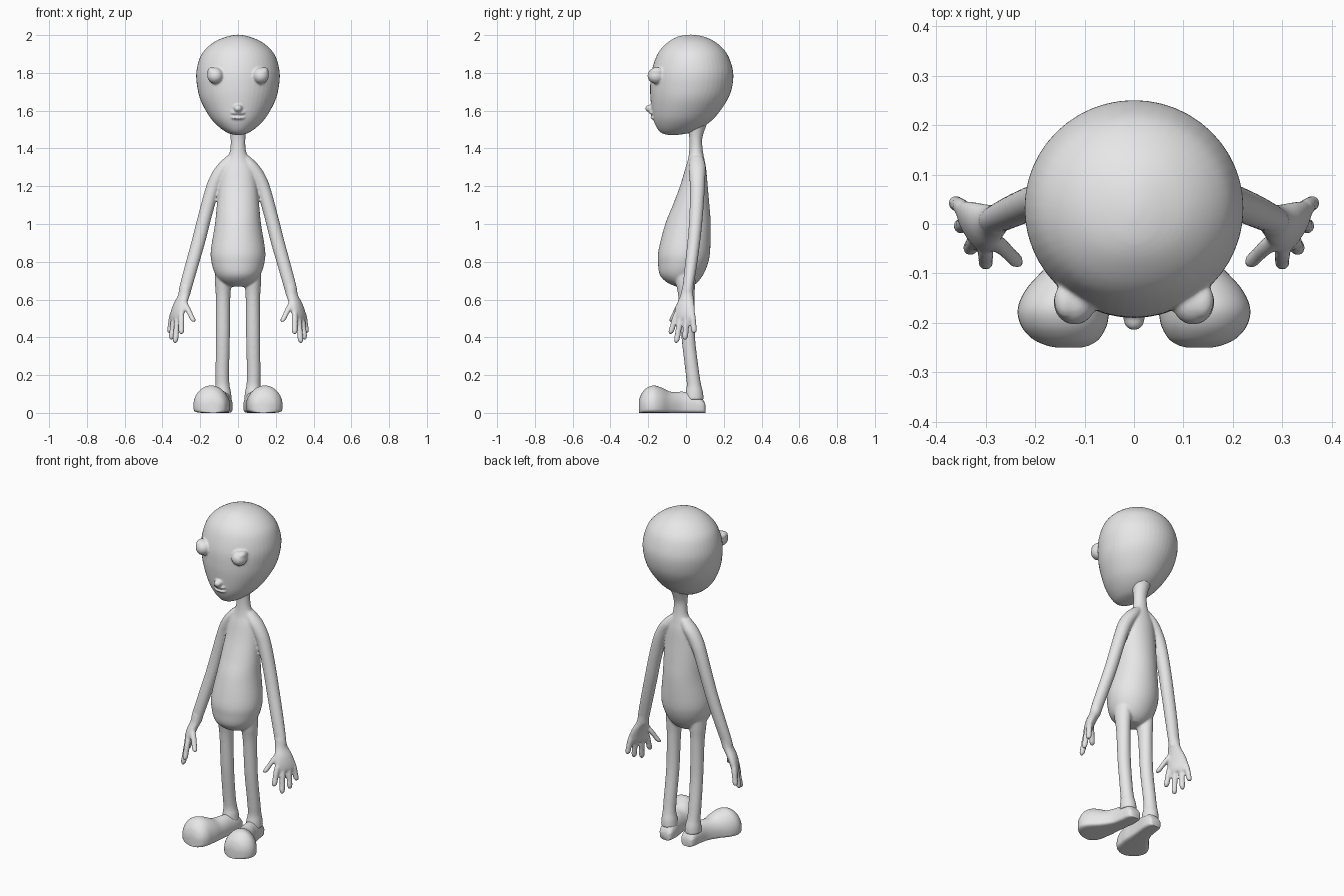
import bpy, bmesh, math
from mathutils import Vector

skin = bpy.data.materials.new("plain_grey")
skin.diffuse_color = (0.8, 0.8, 0.8, 1)

X, Y, Z = Vector((1, 0, 0)), Vector((0, 1, 0)), Vector((0, 0, 1))


def spline(rows, steps=5):
    """Smoothly interpolate rows of numbers."""
    out = []
    for i in range(len(rows) - 1):
        p0, p1 = rows[max(i - 1, 0)], rows[i]
        p2, p3 = rows[i + 1], rows[min(i + 2, len(rows) - 1)]
        for s in range(steps):
            t = s / steps
            out.append([0.5 * (2 * b + (c - a) * t + (2 * a - 5 * b + 4 * c - d) * t * t
                               + (3 * b - a - 3 * c + d) * t ** 3)
                        for a, b, c, d in zip(p0, p1, p2, p3)])
    return out + [list(rows[-1])]


def loft(bm, rows, u=X, v=Y, sides=32, sole=0, mirror=False):
    """Skin ellipses (x, y, z, half_u, half_v); sole gives a flat underside that deep."""
    for sx in ((1, -1) if mirror else (1,)):
        rings = []
        for x, y, z, a, b in spline(rows):
            ring = []
            for k in range(sides):
                c, s = math.cos(math.tau * k / sides), math.sin(math.tau * k / sides)
                du, dv = max(a, .001) * c, max(b, .001) * s
                if sole and s < 0:
                    du = a * math.copysign(abs(c) ** 0.4, c)
                    dv = -sole * abs(s) ** 0.4
                p = Vector((x, y, z)) + u * du + v * dv
                p.x *= sx
                ring.append(bm.verts.new(p))
            rings.append(ring)
        for r0, r1 in zip(rings, rings[1:]):
            for k in range(sides):
                j = (k + 1) % sides
                bm.faces.new((r0[k], r0[j], r1[j], r1[k]))
        bm.faces.new(rings[0])
        bm.faces.new(rings[-1])


def ball(bm, centre, size):
    res = bmesh.ops.create_uvsphere(bm, u_segments=24, v_segments=16, radius=1)
    for w in res["verts"]:
        w.co = Vector(centre) + Vector([a * b for a, b in zip(w.co, size)])


def finish(bm, name, voxel=0, smooth=0):
    bmesh.ops.recalc_face_normals(bm, faces=bm.faces)
    me = bpy.data.meshes.new(name)
    bm.to_mesh(me)
    bm.free()
    ob = bpy.data.objects.new(name, me)
    bpy.context.collection.objects.link(ob)
    me.materials.append(skin)
    for p in me.polygons:
        p.use_smooth = True
    if voxel:
        # fuse overlapping forms into one soft skin
        m = ob.modifiers.new("fuse", 'REMESH')
        m.mode, m.voxel_size, m.use_smooth_shade = 'VOXEL', voxel, True
        m = ob.modifiers.new("soften", 'SMOOTH')
        m.factor, m.iterations = 0.5, smooth
    else:
        bpy.context.view_layer.objects.active = ob
        ob.select_set(True)
        bpy.ops.object.shade_smooth_by_angle(angle=math.radians(50))
        ob.select_set(False)
    return ob


# head: skull rows are (z, front, back, half width)
bm = bmesh.new()
skull = [(1.472, -.10, -.04, .02), (1.485, -.135, .03, .06), (1.52, -.16, .10, .108),
         (1.57, -.177, .158, .152), (1.65, -.187, .215, .196), (1.72, -.19, .243, .215),
         (1.80, -.184, .25, .221), (1.88, -.16, .228, .202), (1.93, -.13, .195, .168),
         (1.97, -.085, .145, .115), (1.993, -.04, .09, .055), (2.002, .01, .04, .01)]
loft(bm, [((0, (f + b) / 2, z, w, (b - f) / 2)) for z, f, b, w in skull], sides=48)
for s in (1, -1):
    ball(bm, (.12 * s, -.158, 1.785), (.043, .046, .043))       # eyes
    ball(bm, (.138 * s, -.155, 1.808), (.024, .036, .022))      # lids
ball(bm, (0, -.19, 1.612), (.022, .026, .02))                   # nose
ball(bm, (0, -.178, 1.588), (.038, .017, .009))                 # upper lip
ball(bm, (0, -.174, 1.562), (.036, .015, .008))                 # lower lip
finish(bm, "head", .006, 4)

# body: torso and neck rows are (z, front, back, half width)
bm = bmesh.new()
trunk = [(.668, -.05, .03, .04), (.69, -.10, .06, .085), (.73, -.138, .09, .118),
         (.79, -.148, .116, .139), (.86, -.146, .128, .144), (1.0, -.11, .131, .122),
         (1.1, -.07, .124, .112), (1.2, -.032, .115, .10), (1.29, -.005, .107, .085),
         (1.34, .01, .098, .06), (1.39, .017, .089, .042), (1.45, .018, .086, .039),
         (1.50, .01, .10, .046), (1.54, .0, .115, .06)]
loft(bm, [(0, (f + b) / 2, z, w, (b - f) / 2) for z, f, b, w in trunk], sides=40)

# arms
loft(bm, [(.03, .058, 1.36, .03, .03), (.066, .06, 1.31, .045, .043),
          (.105, .06, 1.25, .044, .042), (.136, .06, 1.18, .039, .039),
          (.173, .054, 1.05, .037, .036), (.206, .043, .92, .037, .034),
          (.245, .026, .78, .036, .032), (.278, .01, .66, .034, .028),
          (.284, .008, .62, .03, .026)], mirror=True)

# palms, set obliquely
across = Vector((.5, .866, 0))
through = Vector((.866, -.5, 0))
loft(bm, [(.277, .01, .67, .03, .03), (.286, .005, .625, .035, .03),
          (.305, -.002, .58, .05, .029), (.318, -.006, .54, .059, .026),
          (.326, -.007, .505, .058, .022), (.328, -.007, .487, .05, .014)],
     across, through, mirror=True)

# fingers and thumbs: knuckle, tip
digits = [((.283, -.03, .585), (.236, -.077, .488)),
          ((.300, -.05, .53), (.300, -.080, .425)),
          ((.318, -.026, .52), (.332, -.050, .380)),
          ((.336, .005, .52), (.352, -.005, .397)),
          ((.346, .033, .53), (.362, .043, .43))]
for k, t in digits:
    k, t = Vector(k), Vector(t)
    rows = [(*k.lerp(t, f), r, r) for f, r in
            ((0, .014), (.3, .0165), (.65, .0155), (.9, .0155), (1.0, .013), (1.08, .006))]
    loft(bm, rows, sides=16, mirror=True)

# legs
loft(bm, [(.075, -.005, .76, .045, .06), (.078, -.002, .69, .044, .052),
          (.079, .003, .6, .038, .042), (.08, .012, .4, .037, .036),
          (.083, .033, .22, .036, .036), (.082, .042, .15, .037, .038),
          (.08, .044, .11, .043, .046), (.079, .044, .07, .046, .05)], mirror=True)
finish(bm, "body", .006, 5)

# feet: rows are (y, centre x, half width, top height)
foot = [(.102, .072, .026, .045), (.095, .073, .037, .062), (.075, .074, .044, .09),
        (.04, .076, .047, .108), (-.02, .086, .05, .112), (-.08, .107, .066, .112),
        (-.13, .130, .087, .134), (-.17, .142, .093, .145), (-.205, .142, .087, .134),
        (-.232, .138, .068, .108), (-.245, .134, .045, .08), (-.25, .132, .025, .058)]
for side, s in (("right", -1), ("left", 1)):
    bm = bmesh.new()
    loft(bm, [(s * x, y, .04, w, h - .04) for y, x, w, h in foot], X, Z, sides=40, sole=.04)
    finish(bm, side + "_foot")
